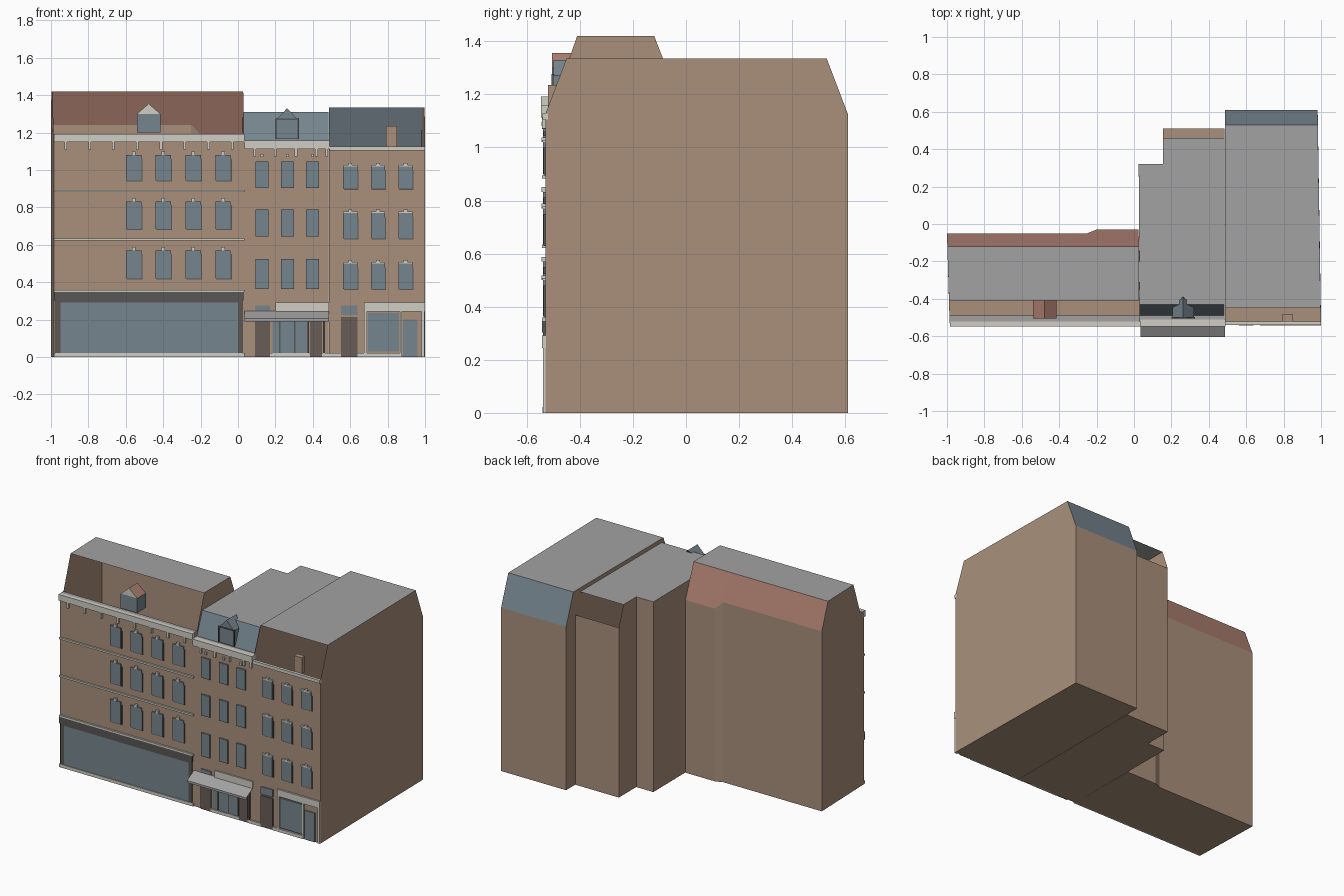
import bpy, bmesh

if "Cube" in bpy.data.objects:
    bpy.data.objects.remove(bpy.data.objects["Cube"])

# ---------- materials ----------
def mat(name, r, g, b):
    m = bpy.data.materials.new(name)
    m.diffuse_color = (r, g, b, 1)
    m.use_nodes = True
    m.node_tree.nodes["Principled BSDF"].inputs["Base Color"].default_value = m.diffuse_color
    return m

BROWN = mat("brown wall", .40, .28, .20)
GREY = mat("grey roof", .36, .36, .36)
RED = mat("red tile", .41, .21, .16)
BLUE = mat("blue slate glass", .18, .235, .27)
WHITE = mat("pale stone", .63, .61, .55)
DARK = mat("dark trim", .10, .095, .09)
DOOR = mat("door brown", .14, .11, .095)
WALL, ROOF, TILE, SLATE, OPEN = 0, 1, 2, 3, None
F = -.53                                        # facade plane

def finish(name, bm, mats):
    me = bpy.data.meshes.new(name)
    bm.to_mesh(me)
    bm.free()
    for m in mats:
        me.materials.append(m)
    ob = bpy.data.objects.new(name, me)
    bpy.context.collection.objects.link(ob)
    return ob

def boxes(name, m, items):
    """One object of axis-aligned boxes (x0, x1, y0, y1, z0, z1)."""
    bm = bmesh.new()
    for x0, x1, y0, y1, z0, z1 in items:
        vs = bmesh.ops.create_cube(bm, size=1)["verts"]
        for v in vs:
            v.co = (x1 if v.co.x > 0 else x0, y1 if v.co.y > 0 else y0,
                    z1 if v.co.z > 0 else z0)
    return finish(name, bm, [m])

def plates(name, m, rects, depth=.008):
    """Facade plates from (x0, x1, z0, z1)."""
    return boxes(name, m, [(a, b, F - depth, F + .002, c, d) for a, b, c, d in rects])

def shell(name, rings, special):
    """Stacked rings of points; special[(ring, side)] sets a colour or leaves it open."""
    bm = bmesh.new()
    cache = {}
    def vert(p):
        k = tuple(round(c, 4) for c in p)
        if k not in cache:
            cache[k] = bm.verts.new(k)
        return cache[k]
    n = len(rings[0])
    for r in range(len(rings) - 1):
        for i in range(n):
            j = (i + 1) % n
            idx = special.get((r, i), WALL)
            ring = [rings[r][i], rings[r][j], rings[r + 1][j], rings[r + 1][i]]
            vs = list(dict.fromkeys(vert(p) for p in ring))
            if idx is not OPEN and len(vs) > 2:
                bm.faces.new(vs).material_index = idx
    bm.faces.new([vert(p) for p in rings[-1]]).material_index = ROOF
    bm.faces.new([vert(p) for p in reversed(rings[0])])
    return finish(name, bm, [BROWN, GREY, RED, BLUE])

def ring(xy, z):
    zs = z if isinstance(z, list) else [z] * len(xy)
    return [(x, y, h) for (x, y), h in zip(xy, zs)]

# ---------- left building: open front slope, tiled back slope ----------
foot = [(-.985, F), (.03, F), (.025, -.03), (-.2, -.03), (-.25, -.05), (-1, -.05)]
set_back = [(-.987, -.49), (.03, -.49)] + foot[2:]
top = [(-.989, -.41), (.028, -.41), (.026, -.12), (-.2, -.12), (-.25, -.12), (-.998, -.12)]
eaves = [1.19, 1.19, 1.19, 1.19, 1.24, 1.24]
shell("left_building", [ring(foot, 0), ring(foot, eaves), ring(set_back, eaves), ring(top, 1.42)],
      {(1, 0): ROOF, (2, 0): OPEN, (2, 2): TILE, (2, 3): TILE, (2, 4): TILE})

# ---------- middle building: slate front slope, open back slope ----------
foot = [(.03, F), (.485, F), (.485, .51), (.155, .51), (.155, .32), (.025, .32)]
set_back = [(.03, -.49), (.485, -.49)] + foot[2:]
top = [(.03, -.43), (.485, -.43), (.485, .46), (.155, .46), (.155, .32), (.025, .32)]
eaves = [1.155, 1.155, 1.17, 1.17, 1.31, 1.31]
shell("middle_building", [ring(foot, 0), ring(foot, eaves), ring(set_back, eaves), ring(top, 1.31)],
      {(1, 0): ROOF, (2, 0): SLATE, (2, 2): OPEN})

# ---------- right building: open front slope, slate back slope ----------
foot = [(.487, F), (1, F), (.982, .61), (.487, .61)]
top = [(.487, -.45), (.998, -.45), (.983, .53), (.487, .53)]
shell("right_building", [ring(foot, 0), ring(foot, 1.125), ring(top, 1.335)],
      {(1, 0): OPEN, (1, 2): SLATE})

# ---------- dormers ----------
def dormer(name, x0, x1, y0, y1, y_ridge, z0, z1, z2, colours):
    bm = bmesh.new()
    xm = (x0 + x1) / 2
    f = [bm.verts.new(p) for p in [(x0, y0, z0), (x1, y0, z0), (x1, y0, z1), (xm, y0, z2), (x0, y0, z1)]]
    b = [bm.verts.new(p) for p in [(x0, y1, z0), (x1, y1, z0), (x1, y1, z1), (xm, y_ridge, z2), (x0, y1, z1)]]
    bm.faces.new([f[0], f[1], f[2], f[4]])
    bm.faces.new([f[4], f[2], f[3]]).material_index = 2
    for i in range(5):
        j = (i + 1) % 5
        bm.faces.new([f[j], f[i], b[i], b[j]]).material_index = 1 if i in (2, 3) else 0
    bm.faces.new([b[0], b[4], b[2], b[1]])
    bm.faces.new([b[4], b[3], b[2]])
    finish(name, bm, colours)

dormer("left_dormer", -.54, -.415, -.505, -.41, -.41, 1.2, 1.30, 1.355, [BLUE, RED, WHITE])
dormer("middle_dormer", .205, .32, -.50, -.44, -.39, 1.165, 1.27, 1.33, [BLUE, BLUE, BLUE])
boxes("middle_dormer_frame", DARK, [(.2, .208, -.506, -.498, 1.165, 1.275),
                                    (.317, .325, -.506, -.498, 1.165, 1.275),
                                    (.2, .325, -.506, -.498, 1.268, 1.276)])
boxes("right_dormer", BROWN, [(.79, .85, -.52, -.485, 1.125, 1.235)])

# ---------- cornices and brackets ----------
boxes("left_cornice", WHITE, [(-.985, .035, -.547, -.52, 1.15, 1.192)])
boxes("middle_cornice", WHITE, [(.035, .49, -.547, -.51, 1.112, 1.157)])
boxes("right_cornice", WHITE, [(.49, 1, -.54, -.52, 1.105, 1.127)])
brackets = [(-.92 + i * .127, 1.11, 1.15) for i in range(8)]
brackets += [(x, 1.072, 1.112) for x in (.09, .2, .31, .42, .475)]
boxes("cornice_brackets", WHITE, [(x - .007, x + .007, -.543, F, a, b) for x, a, b in brackets])

# ---------- string courses and plinth ----------
plates("string_courses", WHITE, [(-.985, .035, z, z + .012) for z in (.347, .622, .882)], .012)
plates("plinth", WHITE, [(-.985, .035, 0, .022), (.17, .385, 0, .022), (.45, .55, 0, .022),
                         (.64, .875, 0, .022)], .01)

# ---------- upper windows ----------
columns = {
    "left": ([-.558, -.4, -.239, -.08], .041, [(.42, .57), (.685, .832), (.945, 1.08)]),
    "middle": ([.128, .265, .398], .034, [(.365, .525), (.645, .79), (.905, 1.045)]),
    "right": ([.6, .748, .895], .038, [(.365, .5), (.635, .77), (.9, 1.02)]),
}
for part, (xs, w, rows) in columns.items():
    cells = [(x, a, b) for x in xs for a, b in rows]
    plates(part + "_window_glass", BLUE, [(x - w, x + w, a, b) for x, a, b in cells], .009)
    if part != "middle":
        plates(part + "_window_reveals", DARK,
               [(x - w + .004, x + w + .006, a - .006, b - .02) for x, a, b in cells], .006)
        plates(part + "_window_keystones", WHITE,
               [(x - .01, x + .01, b, b + .018) for x, a, b in cells], .014)
    if part == "right":
        plates("right_window_lintels", WHITE, [(x - w, x + w, b, b + .008) for x, a, b in cells], .012)
    if part == "middle":
        plates("middle_window_keystones", WHITE,
               [(x - .008, x + .008, b + .025, b + .042) for x, a, b in cells[2::3]], .012)

# ---------- left shopfront ----------
plates("left_shop_fascia", DARK, [(-.985, .03, .303, .347)], .012)
plates("left_shop_glass", BLUE, [(-.95, .0, .022, .293)], .005)
plates("left_shop_frame", DARK, [(-.975, -.95, .022, .303), (0, .025, .022, .303),
                                 (-.95, 0, .293, .303)], .009)

# ---------- middle shopfront and awning ----------
plates("middle_shop_sign", WHITE, [(.2, .487, .245, .292)], .01)
plates("middle_shop_glass", BLUE, [(.185, .37, .022, .235), (.09, .17, .25, .275)], .006)
plates("middle_shop_posts", DARK, [(.218, .226, .022, .235), (.3, .308, .022, .235),
                                   (.37, .38, 0, .235), (.455, .465, 0, .235)], .009)
plates("middle_doors", DOOR, [(.09, .17, 0, .24), (.385, .45, 0, .235), (.55, .64, 0, .215)], .008)
plates("door_fanlight", BLUE, [(.55, .64, .225, .275)], .008)
bm = bmesh.new()
rows = [[bm.verts.new((x, y, z)) for x in (.035, .487)] for y, z in ((F, .247), (-.605, .205), (-.605, .19))]
for a, b in zip(rows, rows[1:]):
    bm.faces.new([b[0], b[1], a[1], a[0]])
finish("awning", bm, [GREY])

# ---------- right shopfront ----------
plates("right_shop_sign", WHITE, [(.675, 1, .245, .292)], .012)
plates("right_shop_posts", WHITE, [(.675, .69, 0, .245), (.866, .876, 0, .245), (.982, .998, 0, .245)], .009)
plates("right_shop_glass", BLUE, [(.695, .862, .03, .235), (.882, .96, 0, .2)], .007)
